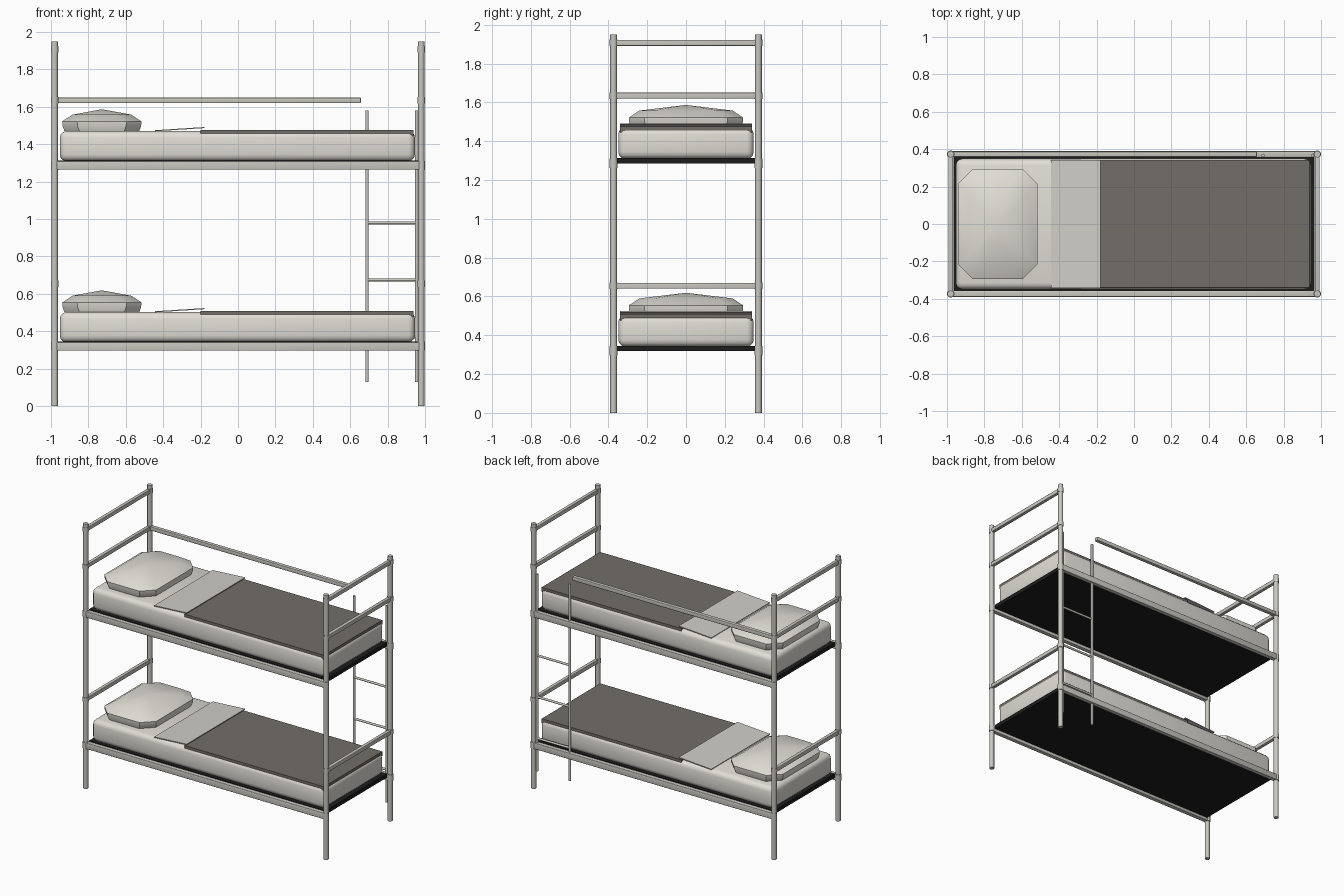
import bpy, bmesh, math
from mathutils import Vector

if "Cube" in bpy.data.objects:
    bpy.data.objects.remove(bpy.data.objects["Cube"])


def mat(name, c):
    m = bpy.data.materials.new(name)
    m.diffuse_color = (*c, 1)
    m.use_nodes = True
    m.node_tree.nodes["Principled BSDF"].inputs["Base Color"].default_value = m.diffuse_color
    return m


METAL = mat("painted_metal", (0.58, 0.57, 0.52))
LINEN = mat("linen", (0.75, 0.73, 0.67))
SHEET = mat("sheet", (0.64, 0.62, 0.57))
WOOL = mat("wool", (0.17, 0.155, 0.135))
BLACK = mat("deck_black", (0.012, 0.012, 0.012))


def finish(name, bm, m, smooth=False):
    bmesh.ops.recalc_face_normals(bm, faces=bm.faces)
    me = bpy.data.meshes.new(name)
    bm.to_mesh(me)
    bm.free()
    me.materials.append(m)
    ob = bpy.data.objects.new(name, me)
    bpy.context.collection.objects.link(ob)
    if smooth:
        bpy.ops.object.select_all(action='DESELECT')
        bpy.context.view_layer.objects.active = ob
        ob.select_set(True)
        bpy.ops.object.shade_smooth_by_angle(angle=math.radians(40))
    return ob


def box(name, x, y, z, m, bevel=0.0):
    bm = bmesh.new()
    bmesh.ops.create_cube(bm, size=1)
    for v in bm.verts:
        v.co = Vector([(r[0] + r[1]) / 2 + c * (r[1] - r[0]) for r, c in zip((x, y, z), v.co)])
    if bevel:
        bmesh.ops.bevel(bm, geom=bm.edges[:], offset=bevel, segments=3, profile=0.5, affect='EDGES')
    return finish(name, bm, m, bevel > 0)


def rod(name, a, b, r, m=METAL, sides=12):
    a, b = Vector(a), Vector(b)
    bm = bmesh.new()
    bmesh.ops.create_cone(bm, cap_ends=True, segments=sides, radius1=r, radius2=r, depth=(b - a).length)
    q = (b - a).to_track_quat('Z', 'Y')
    for v in bm.verts:
        v.co = q @ v.co + (a + b) / 2
    return finish(name, bm, m, True)


PX, PY = 0.98, 0.373

# four posts with a sleeve at every joint
for sx in (-1, 1):
    for sy in (-1, 1):
        x, y = sx * PX, sy * PY
        rod("post", (x, y, 0), (x, y, 1.95), 0.0175)
        for z, h in ((0.32, 0.024), (1.287, 0.024), (0.655, 0.017), (1.635, 0.017), (1.907, 0.017)):
            rod("post_sleeve", (x, y, z - h), (x, y, z + h), 0.0205)
    # end rails
    for z in (0.655, 1.635, 1.907):
        box("end_rail", (sx * PX - .013, sx * PX + .013), (-PY, PY), (z - .015, z + .015), METAL, 0.004)

# guard rail at the back of the upper bunk
box("guard_rail", (-PX, 0.657), (PY - .014, PY + .014), (1.62, 1.649), METAL, 0.004)

# ladder at the back
LY = 0.367
for x in (0.69, 0.955):
    rod("ladder_rail", (x, LY, 0.13), (x, LY, 1.58), 0.009)
for z in (0.37, 0.675, 0.98, 1.285):
    rod("ladder_rung", (0.69, LY, z), (0.955, LY, z), 0.008)


def pillow(z0):
    # stacked chamfered rectangles closed by a peak
    bm = bmesh.new()
    cx, rings = -0.728, []
    for dz, inset in ((0, .012), (.028, .002), (.052, 0), (.088, .055)):
        a, b, c = 0.212 - inset, 0.295 - inset, 0.08
        pts = [(a, c - b), (a, b - c), (a - c, b), (c - a, b), (-a, b - c), (-a, c - b), (c - a, -b), (a - c, -b)]
        rings.append([bm.verts.new((cx + p, q, z0 + dz)) for p, q in pts])
    for lo, hi in zip(rings, rings[1:]):
        for i in range(8):
            j = (i + 1) % 8
            bm.faces.new((lo[i], lo[j], hi[j], hi[i]))
    bm.faces.new(rings[0])
    # short ridge across the crown
    tip = bm.verts.new((cx, 0, z0 + 0.117))
    for i in range(8):
        bm.faces.new((rings[-1][i], rings[-1][(i + 1) % 8], tip))
    finish("pillow", bm, LINEN, True)


# both bunks: side rails, deck, mattress and bedding
for z in (0.342, 1.31):
    for sy in (-1, 1):
        y = sy * PY
        box("side_rail", (-PX, PX), (y - .016, y + .016), (z - .046, z), METAL, 0.004)
    box("bunk_deck", (-0.965, 0.965), (-0.358, 0.358), (z - .024, z + .004), BLACK)
    box("mattress", (-0.953, 0.946), (-0.349, 0.349), (z, z + .160), LINEN, 0.035)
    box("blanket", (-0.2, 0.938), (-0.34, 0.34), (z + .135, z + .167), WOOL)
    # folded-back sheet, raised at the blanket edge
    fold = box("sheet_fold", (-0.445, -0.18), (-0.341, 0.341), (z + .159, z + .165), SHEET)
    for v in fold.data.vertices:
        v.co.z += (v.co.x + 0.445) / 0.265 * 0.017
    pillow(z + 0.16)
